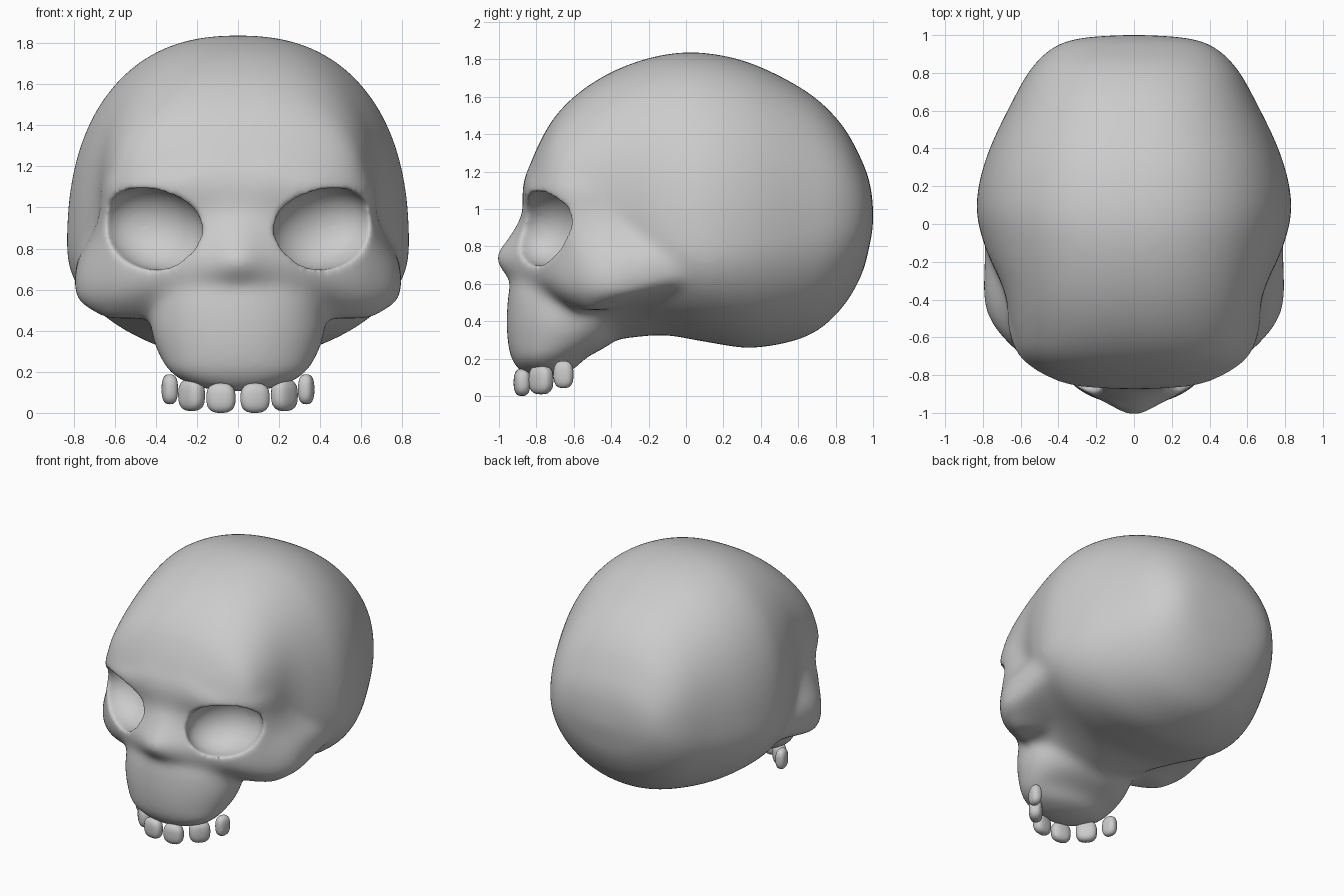
import bpy, bmesh, math
from mathutils import Matrix, Vector

if "Cube" in bpy.data.objects:
    bpy.data.objects.remove(bpy.data.objects["Cube"])


def spline(pts, n):
    """Catmull-Rom interpolation through tuples of any length."""
    p = [pts[0]] + list(pts) + [pts[-1]]
    out = []
    for i in range(1, len(p) - 2):
        for k in range(n):
            t = k / n
            out.append(tuple(
                0.5 * (2 * b + (c - a) * t + (2 * a - 5 * b + 4 * c - d) * t * t
                       + (3 * b - a - 3 * c + d) * t ** 3)
                for a, b, c, d in zip(p[i - 1], p[i], p[i + 1], p[i + 2])))
    return out + [tuple(pts[-1])]


def finish(name, bm):
    bmesh.ops.recalc_face_normals(bm, faces=bm.faces)
    me = bpy.data.meshes.new(name)
    bm.to_mesh(me)
    bm.free()
    me.polygons.foreach_set("use_smooth", [True] * len(me.polygons))
    ob = bpy.data.objects.new(name, me)
    bpy.context.collection.objects.link(ob)
    return ob


def loft(name, rings):
    bm = bmesh.new()
    vs = [[bm.verts.new(p) for p in r] for r in rings]
    n = len(vs[0])
    for a, b in zip(vs, vs[1:]):
        for i in range(n):
            j = (i + 1) % n
            bm.faces.new((a[i], a[j], b[j], b[i]))
    bm.faces.new(vs[0])
    bm.faces.new(vs[-1])
    return finish(name, bm)


def oval(i, n, e):
    """Unit superellipse point."""
    a = 2 * math.pi * (i + 0.5) / n
    c, s = math.cos(a), math.sin(a)
    return (math.copysign(abs(c) ** (2 / e), c), math.copysign(abs(s) ** (2 / e), s))


def rounded(name, size, loc, rot, e):
    """Superellipsoid: e=2 is an ellipsoid, higher is boxier."""
    bm = bmesh.new()
    bmesh.ops.create_icosphere(bm, subdivisions=5 if e == 2 else 3, radius=1)
    for v in bm.verts:
        v.co /= sum(abs(c) ** e for c in v.co) ** (1 / e)
        v.co = rot @ Vector(c * s for c, s in zip(v.co, size)) + Vector(loc)
    return finish(name, bm)


# cranium: sections along y (y, top, bottom, half width, height of widest point)
stations = [
    (1.0, 1.02, .90, .08, .96), (.985, 1.13, .82, .28, .96), (.94, 1.26, .65, .42, .95),
    (.83, 1.455, .465, .54, .92), (.65, 1.625, .32, .645, .88), (.36, 1.775, .257, .78, .83),
    (.10, 1.835, .29, .835, .80), (-.12, 1.825, .325, .79, .86), (-.35, 1.755, .305, .69, 1.05),
    (-.55, 1.64, .29, .65, 1.05), (-.70, 1.495, .45, .60, 1.05), (-.80, 1.32, .65, .48, 1.0),
    (-.85, 1.18, .80, .30, 1.0)]
rings = []
for y, top, bot, w, mid in spline(stations, 5):
    ring = []
    for i in range(64):
        u, v = oval(i, 64, 2.35 if i < 32 else 2.05)
        ring.append((w * u, y, mid + v * ((top - mid) if v > 0 else (mid - bot))))
    rings.append(ring)
skull = loft("skull", rings)

# face with nose, brow and cheekbones: half outlines (x, y) at each height
outlines = [
    (.46, [(0, -.68), (.2, -.68), (.4, -.62), (.56, -.57), (.65, -.51), (.61, -.44), (.4, -.38)]),
    (.54, [(0, -.86), (.2, -.83), (.4, -.73), (.61, -.64), (.75, -.49), (.76, -.32), (.6, -.05)]),
    (.63, [(0, -.95), (.2, -.90), (.4, -.80), (.62, -.67), (.78, -.47), (.79, -.20), (.76, .15)]),
    (.74, [(0, -1.02), (.16, -.945), (.4, -.81), (.62, -.67), (.755, -.48), (.785, -.20), (.77, .15)]),
    (.86, [(0, -.94), (.16, -.89), (.4, -.79), (.62, -.66), (.70, -.50), (.72, -.25), (.74, .10)]),
    (.98, [(0, -.875), (.15, -.86), (.4, -.80), (.6, -.68), (.67, -.52), (.67, -.25), (.7, .05)]),
    (1.10, [(0, -.875), (.2, -.87), (.4, -.84), (.6, -.715), (.665, -.52), (.65, -.25), (.65, 0)]),
    (1.20, [(0, -.85), (.2, -.845), (.4, -.79), (.58, -.67), (.635, -.50), (.64, -.25), (.64, 0)]),
    (1.36, [(0, -.77), (.2, -.76), (.4, -.69), (.54, -.56), (.58, -.40), (.6, -.25), (.6, 0)])]
flat = []
for z, half in outlines:
    full = [(-x, y) for x, y in reversed(half[1:])] + half
    flat.append(tuple(c for x, y in spline(full, 4) for c in (x, y, z)))
face = loft("face_helper", [[r[i:i + 3] for i in range(0, len(r), 3)] for r in spline(flat, 4)])

# upper jaw: (height, half width, front y, back y)
jaw_rows = [(.105, .10, -.85, -.70), (.14, .24, -.895, -.60), (.20, .335, -.935, -.54),
            (.28, .385, -.953, -.40), (.38, .42, -.96, -.32), (.48, .42, -.957, -.32),
            (.58, .38, -.945, -.40), (.66, .26, -.92, -.50)]
jaw = loft("jaw_helper", [
    [(w * u, (f + b) / 2 + v * (b - f) / 2, z) for u, v in (oval(i, 48, 2.1) for i in range(48))]
    for z, w, f, b in spline(jaw_rows, 4)])

# eye socket cutters
sockets = []
for s in (-1, 1):
    rot = (Matrix.Rotation(math.radians(25 * s), 3, 'Z')
           @ Matrix.Rotation(math.radians(-14 * s), 3, 'Y'))
    sockets.append(rounded("socket_helper", (.265, .20, .20), (.41 * s, -.745, .90), rot, 2))


# join the masses, soften, carve the sockets, soften again
def boolean(op, other):
    m = skull.modifiers.new(op, 'BOOLEAN')
    m.operation, m.object, m.solver = op, other, 'EXACT'


def soften(voxel, steps):
    m = skull.modifiers.new("remesh", 'REMESH')
    m.mode, m.voxel_size, m.use_smooth_shade = 'VOXEL', voxel, True
    m = skull.modifiers.new("smooth", 'SMOOTH')
    m.factor, m.iterations = 0.5, steps


boolean('UNION', face)
boolean('UNION', jaw)
soften(.02, 22)
for c in sockets:
    boolean('DIFFERENCE', c)
soften(.013, 18)
bpy.context.view_layer.update()
dg = bpy.context.evaluated_depsgraph_get()
mesh = bpy.data.meshes.new_from_object(skull.evaluated_get(dg))
skull.modifiers.clear()
skull.data = mesh
mesh.polygons.foreach_set("use_smooth", [True] * len(mesh.polygons))
for helper in [face, jaw] + sockets:
    bpy.data.objects.remove(helper)

# teeth: (half size, location, turn) for one side, repeated on the other
teeth = [((.071, .042, .0725), (.083, -.877, .0725), 8),
         ((.072, .046, .078), (.226, -.775, .087), 46),
         ((.053, .037, .073), (.332, -.655, .115), 78)]
for side, s in (("left", -1), ("right", 1)):
    for k, (size, (x, y, z), turn) in enumerate(teeth, 1):
        rounded(f"tooth_{side}_{k}", size, (x * s, y, z),
                Matrix.Rotation(math.radians(turn * s), 3, 'Z'), 2.8)
